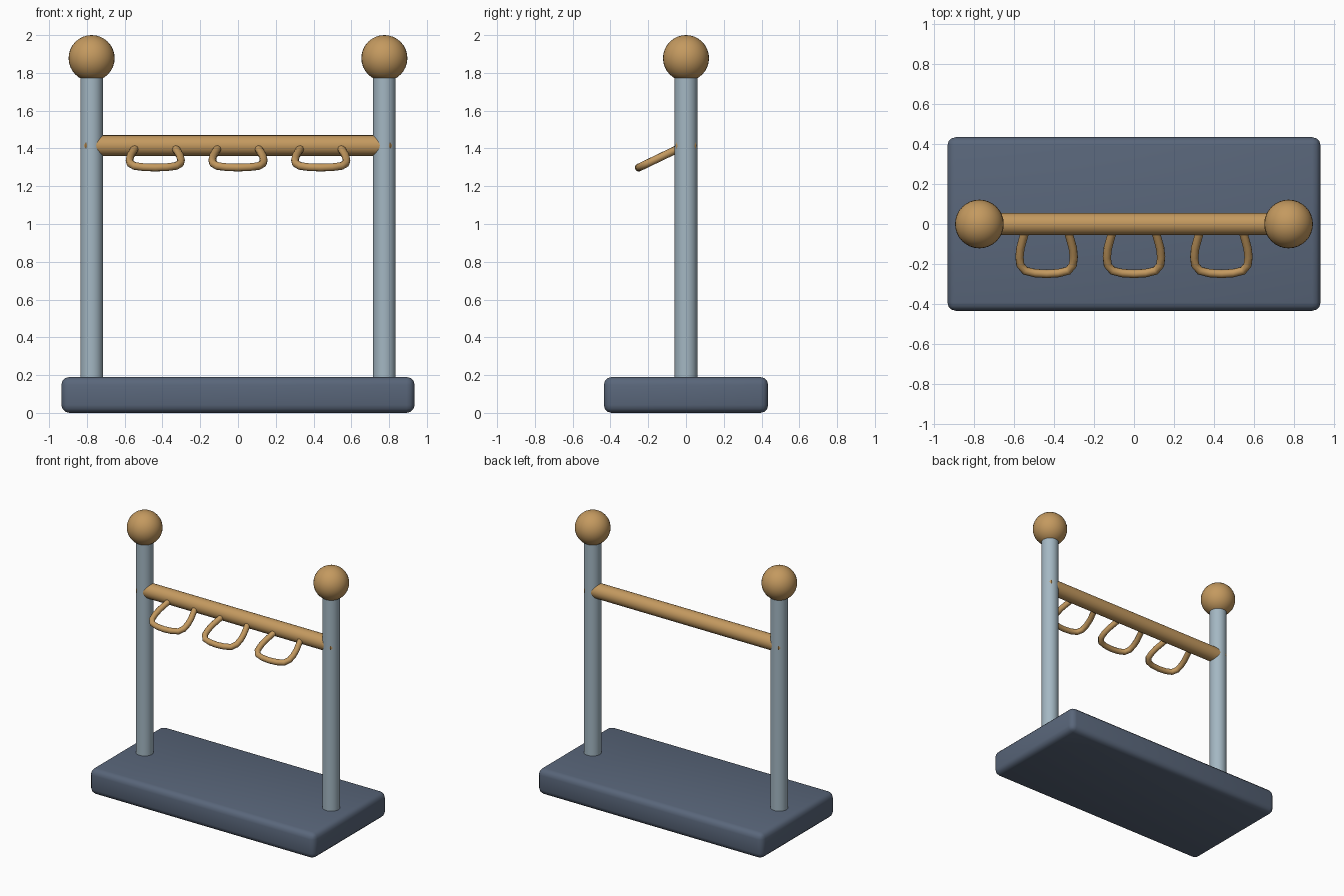
import bpy
import math

if "Cube" in bpy.data.objects:
    bpy.data.objects.remove(bpy.data.objects["Cube"], do_unlink=True)


def material(name, rgb):
    mat = bpy.data.materials.new(name)
    mat.use_nodes = True
    mat.diffuse_color = (*rgb, 1)
    bsdf = next(n for n in mat.node_tree.nodes if n.type == "BSDF_PRINCIPLED")
    bsdf.inputs["Base Color"].default_value = (*rgb, 1)
    bsdf.inputs["Roughness"].default_value = 0.7
    return mat


WOOD = material("warm wood", (0.55, 0.32, 0.115))
STEEL = material("pale steel", (0.37, 0.475, 0.545))
SLATE = material("slate blue", (0.10, 0.133, 0.195))

POST_X = 0.775
BAR_Z = 1.415


def finish(name, mat, bevel=0, segments=1):
    """Name, colour, bevel and smooth the active object."""
    obj = bpy.context.object
    obj.name = obj.data.name = name
    obj.data.materials.clear()
    obj.data.materials.append(mat)
    bpy.ops.object.transform_apply(location=False, rotation=True, scale=True)
    if bevel:
        mod = obj.modifiers.new("Rounded edges", "BEVEL")
        mod.width, mod.segments = bevel, segments
        mod.limit_method, mod.angle_limit = "ANGLE", math.radians(40)
        bpy.ops.object.modifier_apply(modifier=mod.name)
    bpy.ops.object.shade_smooth_by_angle(angle=math.radians(40))
    return obj


# Base slab with rounded edges
bpy.ops.mesh.primitive_cube_add(size=1, location=(0, 0, 0.095))
bpy.context.object.scale = (1.87, 0.87, 0.19)
finish("base", SLATE, 0.042, 3)

# Posts with ball finials
for side, sign in (("left", 1), ("right", -1)):
    bpy.ops.mesh.primitive_cylinder_add(
        vertices=32, radius=0.06, depth=1.7, location=(sign * POST_X, 0, 0.95))
    finish(side + "_post", STEEL)
    bpy.ops.mesh.primitive_uv_sphere_add(
        segments=32, ring_count=16, radius=0.122, location=(sign * POST_X, 0, 1.878))
    finish(side + "_finial", WOOD)

# Crossbar, its ends buried in the posts
bpy.ops.mesh.primitive_cylinder_add(
    vertices=24, radius=0.055, depth=1.63, location=(0, 0, BAR_Z),
    rotation=(0, math.pi / 2, 0))
finish("crossbar", WOOD, 0.01)

# Hanging loops: half outline (x, y), mirrored and sloped down toward the front
HALF = [(0.105, -0.03), (0.117, -0.07), (0.131, -0.12), (0.136, -0.165),
        (0.132, -0.205), (0.108, -0.234), (0.06, -0.246)]
outline = HALF + [(0, -0.25)] + [(-x, y) for x, y in reversed(HALF)]


def loop_handle(name, x0):
    curve = bpy.data.curves.new(name, "CURVE")
    curve.dimensions = "3D"
    curve.bevel_depth = 0.021
    curve.bevel_resolution = 3
    curve.use_fill_caps = True
    spline = curve.splines.new("POLY")
    spline.points.add(len(outline) - 1)
    for point, (x, y) in zip(spline.points, outline):
        point.co = (x, y, -0.025 + 0.48 * (y + 0.06), 1)
    obj = bpy.data.objects.new(name, curve)
    obj.location = (x0, 0, BAR_Z)
    bpy.context.collection.objects.link(obj)
    bpy.ops.object.select_all(action="DESELECT")
    obj.select_set(True)
    bpy.context.view_layer.objects.active = obj
    bpy.ops.object.convert(target="MESH")
    finish(name, WOOD)


for label, x in (("right", -0.438), ("middle", 0), ("left", 0.438)):
    loop_handle(label + "_loop", x)
